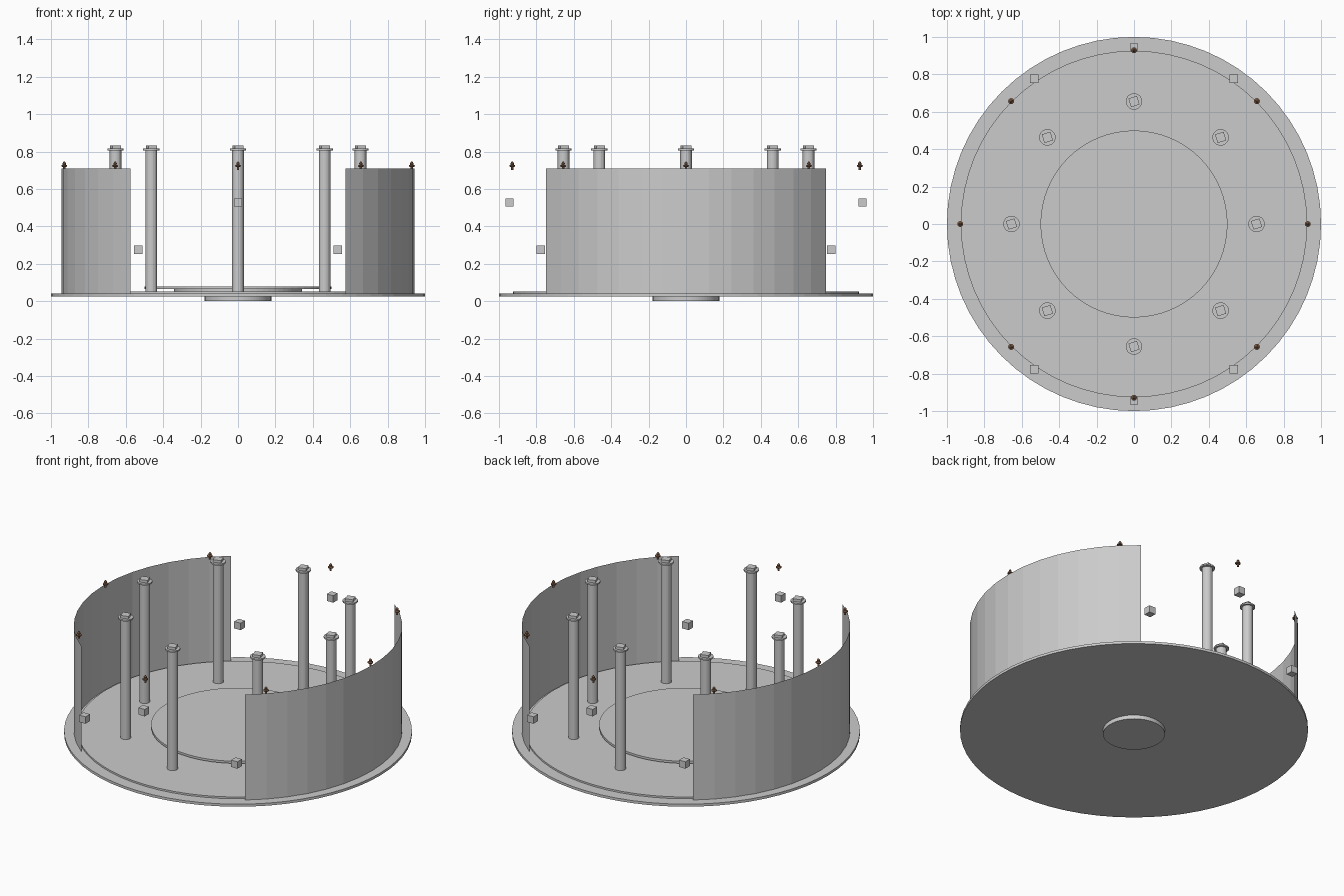
import bpy, bmesh
from math import cos, sin, radians

if "Cube" in bpy.data.objects:
    bpy.data.objects.remove(bpy.data.objects["Cube"])

brown = bpy.data.materials.new("dark_brown")
brown.diffuse_color = (0.22, 0.11, 0.06, 1)
brown.use_nodes = True
brown.node_tree.nodes["Principled BSDF"].inputs["Base Color"].default_value = brown.diffuse_color


def finish(name, bm, mat=None):
    bmesh.ops.recalc_face_normals(bm, faces=bm.faces[:])
    me = bpy.data.meshes.new(name)
    bm.to_mesh(me)
    bm.free()
    ob = bpy.data.objects.new(name, me)
    bpy.context.collection.objects.link(ob)
    if mat:
        me.materials.append(mat)
    return ob


def lathe(name, profile, n, at=(0, 0), mat=None):
    """Closed solid of revolution from (radius, z) points, capped at both ends."""
    bm = bmesh.new()
    rings = [[bm.verts.new((at[0] + r * cos(radians(360 * i / n)),
                            at[1] + r * sin(radians(360 * i / n)), z))
              for i in range(n)] for r, z in profile]
    for a, b in zip(rings, rings[1:]):
        for i in range(n):
            j = (i + 1) % n
            bm.faces.new((a[i], a[j], b[j], b[i]))
    bm.faces.new(rings[0][::-1])
    bm.faces.new(rings[-1])
    return finish(name, bm, mat)


def box(name, loc, size, turn=0):
    bm = bmesh.new()
    bmesh.ops.create_cube(bm, size=1)
    ob = finish(name, bm)
    ob.location, ob.scale, ob.rotation_euler.z = loc, size, radians(turn)
    return ob


# stacked base discs
def disc(name, r, z0, z1):
    lathe(name, [(r, z0), (r, z1)], 64)


disc("foot", 0.178, 0.0, 0.027)
disc("base_plate", 1.0, 0.025, 0.041)
disc("floor_disc", 0.926, 0.041, 0.052)
disc("stage_riser", 0.342, 0.052, 0.066)
disc("stage_top", 0.5, 0.066, 0.08)

# two thin curved walls, left and right
for name, mid in (("right_wall", 0), ("left_wall", 180)):
    bm = bmesh.new()
    cols = []
    for i in range(15):
        a = radians(mid - 52.5 + 7.5 * i)
        cols.append([bm.verts.new((0.944 * cos(a), 0.944 * sin(a), z)) for z in (0.041, 0.71)])
    for a, b in zip(cols, cols[1:]):
        bm.faces.new((a[0], b[0], b[1], a[1]))
    finish(name, bm)

# ring of pillars with flange and square cap, ring of small finials
for k in range(8):
    c, s = cos(radians(45 * k)), sin(radians(45 * k))
    p = (0.655 * c, 0.655 * s)
    pillar = lathe(f"pillar_{k}", [(0.031, 0.05), (0.031, 0.807), (0.044, 0.807),
                                   (0.044, 0.816), (0.031, 0.816)], 20, p)
    box(f"pillar_cap_{k}", (*p, 0.82), (0.048, 0.048, 0.024), 17)
    lathe(f"finial_{k}", [(0.006, 0.702), (0.006, 0.718), (0.016, 0.72), (0.016, 0.726),
                          (0.008, 0.73), (0.009, 0.738), (0.003, 0.747)], 12,
          (0.929 * c, 0.929 * s), brown)

# floating blocks in the two openings
for sy in (-1, 1):
    box("high_block", (0, sy * 0.944, 0.528), (0.044,) * 3)
    for sx in (-1, 1):
        box("low_block", (sx * 0.533, sy * 0.777, 0.275), (0.044,) * 3)
